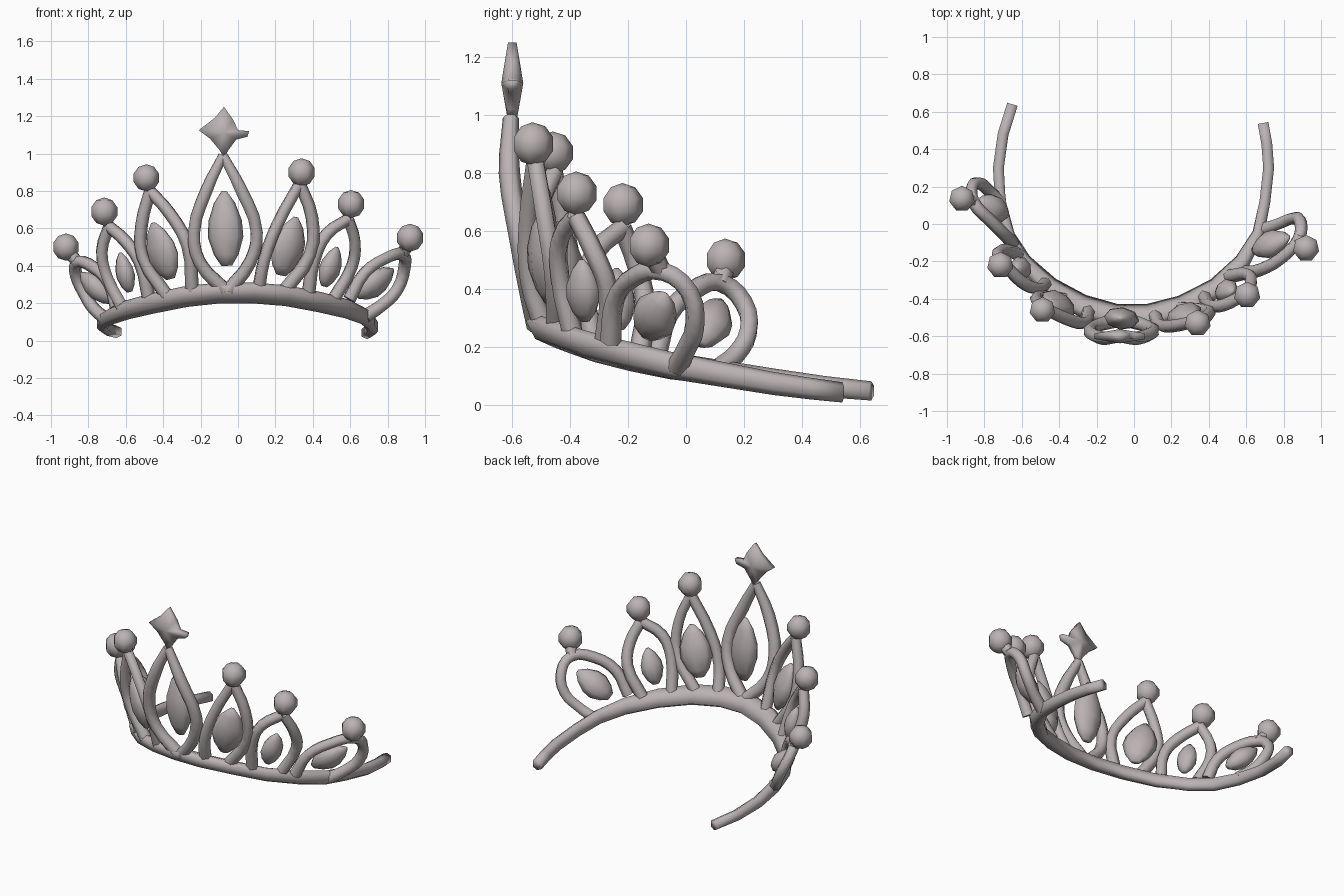
import bpy
import bmesh
from math import cos, sin, pi
from mathutils import Vector, Matrix

cube = bpy.data.objects.get("Cube")
if cube:
    bpy.data.objects.remove(cube, do_unlink=True)

COLOUR = (0.50, 0.45, 0.45, 1)
silver = bpy.data.materials.new("satin_silver")
silver.use_nodes = True
silver.diffuse_color = COLOUR
bsdf = next(n for n in silver.node_tree.nodes if n.type == "BSDF_PRINCIPLED")
bsdf.inputs["Base Color"].default_value = COLOUR
bsdf.inputs["Roughness"].default_value = 0.6


def add_mesh(name, bm):
    bmesh.ops.recalc_face_normals(bm, faces=bm.faces)
    for f in bm.faces:
        f.smooth = True
    mesh = bpy.data.meshes.new(name)
    bm.to_mesh(mesh)
    bm.free()
    mesh.materials.append(silver)
    obj = bpy.data.objects.new(name, mesh)
    bpy.context.collection.objects.link(obj)


def bridge_rings(bm, rings):
    n = len(rings[0])
    for a, b in zip(rings, rings[1:]):
        for i in range(n):
            j = (i + 1) % n
            bm.faces.new((a[i], a[j], b[j], b[i]))
    bm.faces.new(rings[0])
    bm.faces.new(rings[-1])


def band(name, path):
    """Upright hexagonal section swept along the headband path."""
    bm = bmesh.new()
    pts = [Vector(p) for p in path]
    rings = []
    for i, p in enumerate(pts):
        t = pts[min(i + 1, len(pts) - 1)] - pts[max(i - 1, 0)]
        out = Vector((t.y, -t.x, 0)).normalized()
        front = max(0, -p.y)
        w = 0.029 + 0.035 * front
        h = 0.046 + 0.02 * front - 0.02 * max(0, p.y)
        lean = 0.06 * front
        section = ((-1, .6), (0, 1), (1, .6), (1, -.5), (0, -1), (-1, -.6))
        rings.append([bm.verts.new(p + out * (a * w + b * lean)
                                   + Vector((0, 0, b * h))) for a, b in section])
    bridge_rings(bm, rings)
    add_mesh(name, bm)


def arch(name, legs, radius=0.034, tip=0.95, foot=1.1):
    """Rounded wire legs that run from the apex and flare into the band."""
    curve = bpy.data.curves.new(name, "CURVE")
    curve.dimensions = "3D"
    curve.bevel_depth = radius
    curve.bevel_resolution = 1
    curve.resolution_u = 3
    curve.use_fill_caps = True
    for leg in legs:
        s = curve.splines.new("BEZIER")
        s.bezier_points.add(len(leg) - 1)
        for bp, p in zip(s.bezier_points, leg):
            bp.co = p
            bp.handle_left_type = bp.handle_right_type = "AUTO"
        s.bezier_points[0].radius = tip
        s.bezier_points[-1].radius = foot
    temp = bpy.data.objects.new(name + "_path", curve)
    bpy.context.collection.objects.link(temp)
    deps = bpy.context.evaluated_depsgraph_get()
    mesh = bpy.data.meshes.new_from_object(temp.evaluated_get(deps))
    bpy.data.objects.remove(temp, do_unlink=True)
    bm = bmesh.new()
    bm.from_mesh(mesh)
    bpy.data.meshes.remove(mesh)
    add_mesh(name, bm)


def gem(name, bottom, top, width, depth):
    """Pointed oval stone turned around the line from bottom to top."""
    bottom, top = Vector(bottom), Vector(top)
    axis = top - bottom
    out = Vector((bottom.x, bottom.y, 0)).normalized()
    side = axis.cross(out).normalized()
    out = side.cross(axis).normalized()
    bm = bmesh.new()
    rings = []
    for t, r in ((0, .3), (.15, .7), (.38, 1), (.6, .95), (.84, .6), (1, .14)):
        rings.append([bm.verts.new(bottom + axis * t
                                   + side * cos(k * pi / 4) * r * width
                                   + out * sin(k * pi / 4) * r * depth)
                      for k in range(8)])
    bridge_rings(bm, rings)
    add_mesh(name, bm)


def ball(name, centre, radius=0.075):
    bm = bmesh.new()
    bmesh.ops.create_uvsphere(bm, u_segments=7, v_segments=5, radius=radius,
                              matrix=Matrix.Translation(centre))
    add_mesh(name, bm)


# Headband
band("headband", [
    (-.65, .64, .047), (-.70, .48, .062), (-.725, .3, .085), (-.715, .12, .11),
    (-.67, -.06, .135), (-.59, -.2, .165), (-.45, -.335, .2), (-.28, -.435, .235),
    (-.1, -.49, .255), (.08, -.49, .255), (.26, -.44, .24), (.44, -.34, .205),
    (.58, -.2, .17), (.665, -.05, .135), (.70, .12, .105), (.72, .3, .073),
    (.71, .43, .055), (.69, .54, .042)])

# Centre arch, stone and star
arch("centre_arch", [
    [(-.08, -.605, .99), (-.17, -.61, .8), (-.235, -.575, .58), (-.205, -.545, .42), (-.07, -.51, .27)],
    [(-.08, -.605, .99), (.02, -.61, .8), (.1, -.575, .58), (.065, -.545, .42), (-.05, -.51, .27)]],
    .037, .75)
gem("centre_stone", (-.06, -.505, .40), (-.075, -.505, .80), .095, .06)

outline = [(-.075, 1.25), (-.125, 1.19), (-.21, 1.125), (-.15, 1.08),
           (-.1, 1.02), (-.075, .98), (-.05, 1.02), (-.01, 1.075),
           (.05, 1.09), (.06, 1.12), (0, 1.125), (-.025, 1.18)]
bm = bmesh.new()
rims = [[bm.verts.new((x, y, z)) for x, z in outline] for y in (-.615, -.585)]
hubs = [bm.verts.new((-.075, y, 1.11)) for y in (-.638, -.562)]
for i in range(len(outline)):
    j = (i + 1) % len(outline)
    bm.faces.new((rims[0][i], rims[0][j], rims[1][j], rims[1][i]))
    for rim, hub in zip(rims, hubs):
        bm.faces.new((rim[i], rim[j], hub))
add_mesh("top_star", bm)

# Inner arches, whose near legs run into the centre arch
arch("left_inner_arch", [
    [(.33, -.52, .84), (.21, -.545, .62), (.14, -.54, .43), (.11, -.49, .27)],
    [(.33, -.52, .84), (.395, -.49, .66), (.385, -.46, .46), (.25, -.45, .27)]])
gem("left_inner_stone", (.23, -.47, .35), (.31, -.50, .66), .097, .055)
ball("left_inner_ball", (.34, -.53, .90))
arch("right_inner_arch", [
    [(-.47, -.455, .80), (-.365, -.505, .68), (-.27, -.53, .51), (-.245, -.47, .27)],
    [(-.47, -.455, .80), (-.515, -.42, .62), (-.51, -.39, .45), (-.38, -.40, .24)]])
gem("right_inner_stone", (-.36, -.42, .33), (-.455, -.435, .63), .1, .055)
ball("right_inner_ball", (-.49, -.46, .87), .073)

# Middle arches
arch("left_middle_arch", [
    [(.59, -.38, .65), (.475, -.435, .57), (.41, -.435, .44), (.375, -.39, .24)],
    [(.59, -.38, .65), (.625, -.32, .53), (.61, -.27, .4), (.51, -.28, .22)]])
gem("left_middle_stone", (.46, -.35, .29), (.53, -.36, .50), .067, .05)
ball("left_middle_ball", (.605, -.38, .73))
arch("right_middle_arch", [
    [(-.69, -.22, .61), (-.60, -.31, .53), (-.525, -.345, .42), (-.475, -.32, .22)],
    [(-.69, -.22, .61), (-.728, -.17, .48), (-.70, -.14, .34), (-.62, -.16, .18)]])
gem("right_middle_stone", (-.58, -.23, .26), (-.63, -.24, .47), .064, .05)
ball("right_middle_ball", (-.715, -.22, .69))

# Outer arches
arch("left_outer_arch", [
    [(.595, -.26, .22), (.675, -.245, .36), (.79, -.18, .44), (.88, -.08, .46),
     (.89, .01, .39), (.85, .03, .27), (.77, .0, .19), (.68, -.03, .13)]], tip=1.1)
gem("left_outer_stone", (.64, -.14, .24), (.83, -.07, .38), .082, .06)
ball("left_outer_ball", (.92, -.13, .55))
arch("left_outer_ball_stem", [[(.875, -.08, .455), (.915, -.12, .53)]])
arch("right_outer_arch", [
    [(-.65, -.1, .18), (-.69, -.06, .31), (-.77, .02, .39), (-.86, .12, .42),
     (-.865, .20, .35), (-.82, .215, .25), (-.77, .17, .17), (-.71, .11, .12)]], tip=1.1)
gem("right_outer_stone", (-.68, .05, .21), (-.84, .12, .36), .077, .06)
ball("right_outer_ball", (-.92, .135, .50), .073)
arch("right_outer_ball_stem", [[(-.85, .12, .41), (-.91, .135, .48)]])
